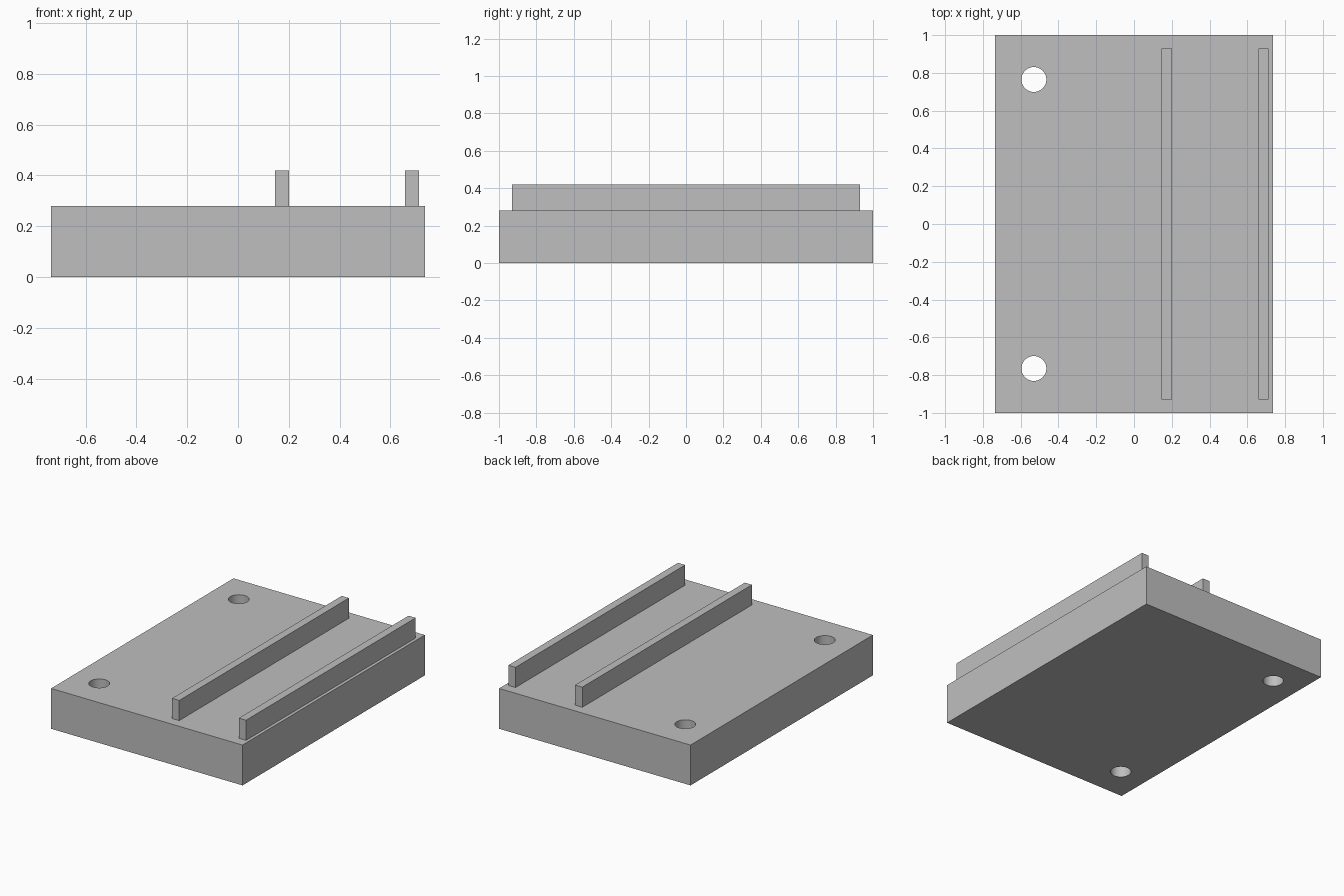
import bpy
import math

if "Cube" in bpy.data.objects:
    bpy.data.objects.remove(bpy.data.objects["Cube"], do_unlink=True)

# Single plain grey
GREY = (0.52, 0.52, 0.52, 1.0)
grey = bpy.data.materials.new("plain_grey")
grey.use_nodes = True
grey.diffuse_color = GREY
grey.node_tree.nodes["Principled BSDF"].inputs["Base Color"].default_value = GREY

BASE_TOP = 0.28
RAIL_TOP = 0.42


def box(name, x0, x1, half_y, z0, z1):
    """Box spanning x0..x1 and z0..z1, symmetric in y."""
    bpy.ops.mesh.primitive_cube_add(
        size=1, location=((x0 + x1) / 2, 0, (z0 + z1) / 2))
    obj = bpy.context.object
    obj.name = name
    obj.scale = (x1 - x0, 2 * half_y, z1 - z0)
    bpy.ops.object.transform_apply(location=False, rotation=False, scale=True)
    obj.data.materials.append(grey)
    return obj


# Base plate
base = box("base_plate", -0.735, 0.735, 1.0, 0, BASE_TOP)

# Two through holes along the right edge
for label, side in (("front", -1), ("back", 1)):
    bpy.ops.mesh.primitive_cylinder_add(
        vertices=48, radius=0.066, depth=1,
        location=(-0.53, side * 0.765, BASE_TOP / 2))
    cutter = bpy.context.object
    cutter.name = label + "_hole_cutter"
    cutter.data.materials.append(grey)
    cut = base.modifiers.new(label + "_hole", "BOOLEAN")
    cut.operation = "DIFFERENCE"
    cut.solver = "EXACT"
    cut.object = cutter
    bpy.ops.object.select_all(action="DESELECT")
    base.select_set(True)
    bpy.context.view_layer.objects.active = base
    bpy.ops.object.modifier_apply(modifier=cut.name)
    bpy.data.objects.remove(cutter, do_unlink=True)

bpy.ops.object.shade_smooth_by_angle(angle=math.radians(30))

# Parallel guide rails standing on the plate
for name, x0 in (("inner_rail", 0.145), ("outer_rail", 0.658)):
    box(name, x0, x0 + 0.055, 0.93, BASE_TOP, RAIL_TOP)
